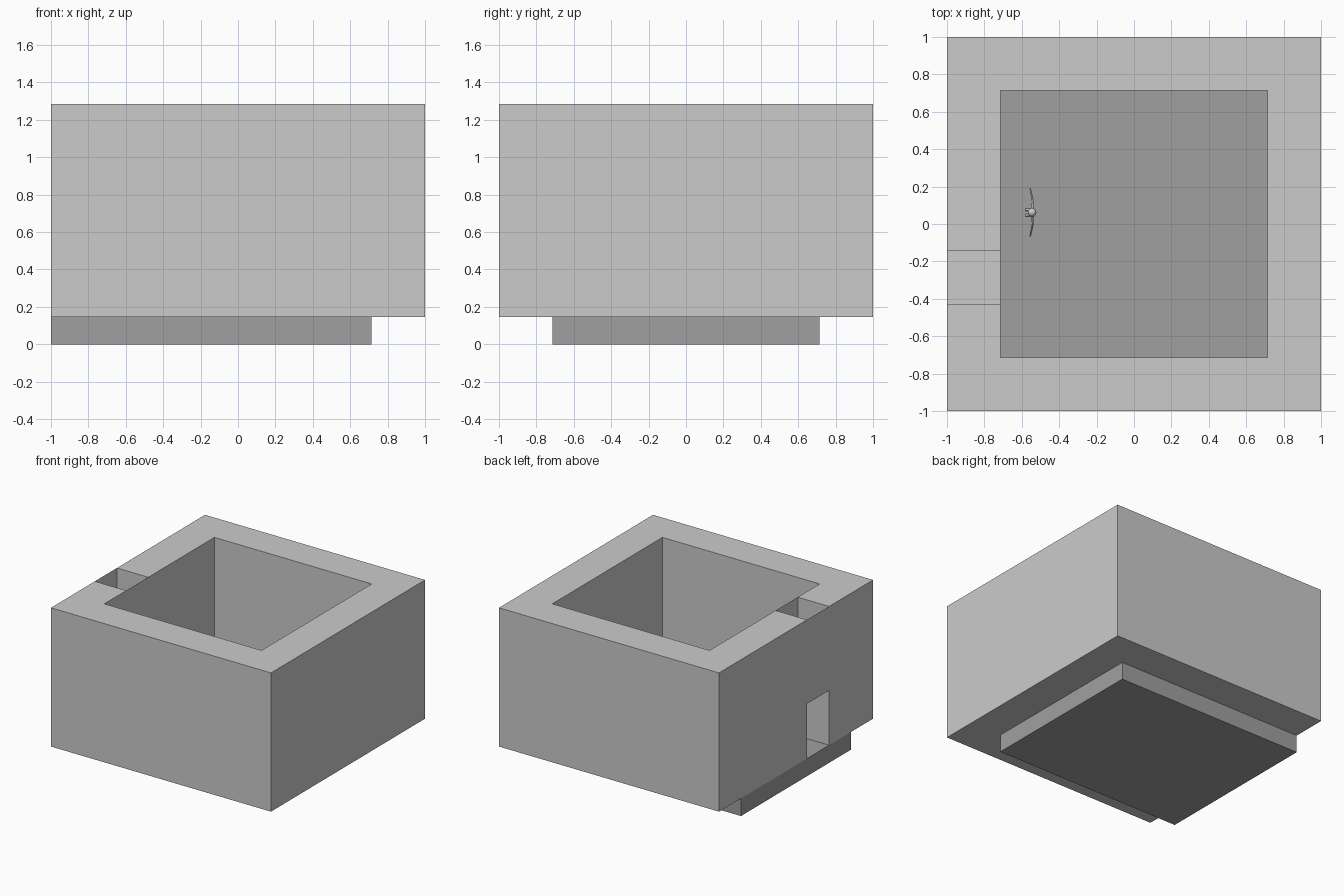
import bpy, bmesh
from mathutils import Vector

if "Cube" in bpy.data.objects:
    bpy.data.objects.remove(bpy.data.objects["Cube"])

FLOOR, TOP, HEAD = 0.145, 1.285, 0.595   # floor level, wall top, door head
O, I = 1.0, 0.715                        # outer and inner half widths
D0, D1 = -0.43, -0.143                   # door jambs in y


def make_object(name, bm, recalc=True):
    if recalc:
        bmesh.ops.recalc_face_normals(bm, faces=bm.faces)
    me = bpy.data.meshes.new(name)
    bm.to_mesh(me)
    bm.free()
    ob = bpy.data.objects.new(name, me)
    bpy.context.collection.objects.link(ob)
    return ob


def prism(name, outline, z0, z1):
    bm = bmesh.new()
    face = bm.faces.new([bm.verts.new((x, y, z0)) for x, y in outline])
    ext = bmesh.ops.extrude_face_region(bm, geom=[face], use_keep_orig=True)
    verts = [g for g in ext["geom"] if isinstance(g, bmesh.types.BMVert)]
    bmesh.ops.translate(bm, verts=verts, vec=(0, 0, z1 - z0))
    return make_object(name, bm)


# Floor slab, running out under the door wall
slab = prism("floor_slab", [(-O, -I), (I, -I), (I, I), (-O, I)], 0, FLOOR)
dark = bpy.data.materials.new("dark_grey")
dark.diffuse_color = (0.35, 0.35, 0.35, 1)
dark.use_nodes = True
dark.node_tree.nodes["Principled BSDF"].inputs["Base Color"].default_value = dark.diffuse_color
slab.data.materials.append(dark)

# Thick walls in one C-shaped plan, broken at the doorway
prism("walls", [(-O, D1), (-O, O), (O, O), (O, -O), (-O, -O), (-O, D0),
                (-I, D0), (-I, -I), (I, -I), (I, I), (-I, I), (-I, D1)],
      FLOOR, TOP)

# Thin panels over the door: open on top, with a sheet at the door head
bm = bmesh.new()
profile = [(-O, TOP), (-O, HEAD), (-I, HEAD), (-I, TOP)]
rows = [[bm.verts.new((x, y, z)) for x, z in profile] for y in (D0, D1)]
for k in range(3):
    bm.faces.new((rows[0][k], rows[1][k], rows[1][k + 1], rows[0][k + 1])).normal_flip()
make_object("over_door_panels", bm, recalc=False)

# Small scale figure standing on the floor
FX, FY = -0.545, 0.062


def limb(name, points, radius):
    cu = bpy.data.curves.new(name, "CURVE")
    cu.dimensions = "3D"
    cu.bevel_depth = 1.0
    cu.bevel_resolution = 2
    cu.use_fill_caps = True
    sp = cu.splines.new("POLY")
    sp.points.add(len(points) - 1)
    for p, (x, y, z), r in zip(sp.points, points, radius):
        p.co = (FX + x, FY + y, FLOOR + z, 1)
        p.radius = r
    ob = bpy.data.objects.new(name, cu)
    bpy.context.collection.objects.link(ob)


limb("figure_torso", [(0, 0, 0.15), (0, 0, 0.22), (0, 0, 0.3)], (0.013, 0.014, 0.008))
for side, s in (("left", -1), ("right", 1)):
    limb(side + "_arm", [(0, 0, 0.285), (0.004, s * 0.06, 0.25), (-0.01, s * 0.128, 0.215)],
         (0.006, 0.005, 0.004))
    limb(side + "_leg", [(0, s * 0.004, 0.16), (-0.004, s * 0.01, 0.08), (-0.008, s * 0.014, 0.005)],
         (0.009, 0.007, 0.005))
    limb(side + "_foot", [(-0.004, s * 0.014, 0.006), (-0.034, s * 0.015, 0.006)],
         (0.006, 0.007))

bm = bmesh.new()
bmesh.ops.create_uvsphere(bm, u_segments=16, v_segments=10, radius=0.023)
bmesh.ops.translate(bm, verts=bm.verts, vec=Vector((FX, FY, FLOOR + 0.32)))
for f in bm.faces:
    f.smooth = True
make_object("figure_head", bm)
